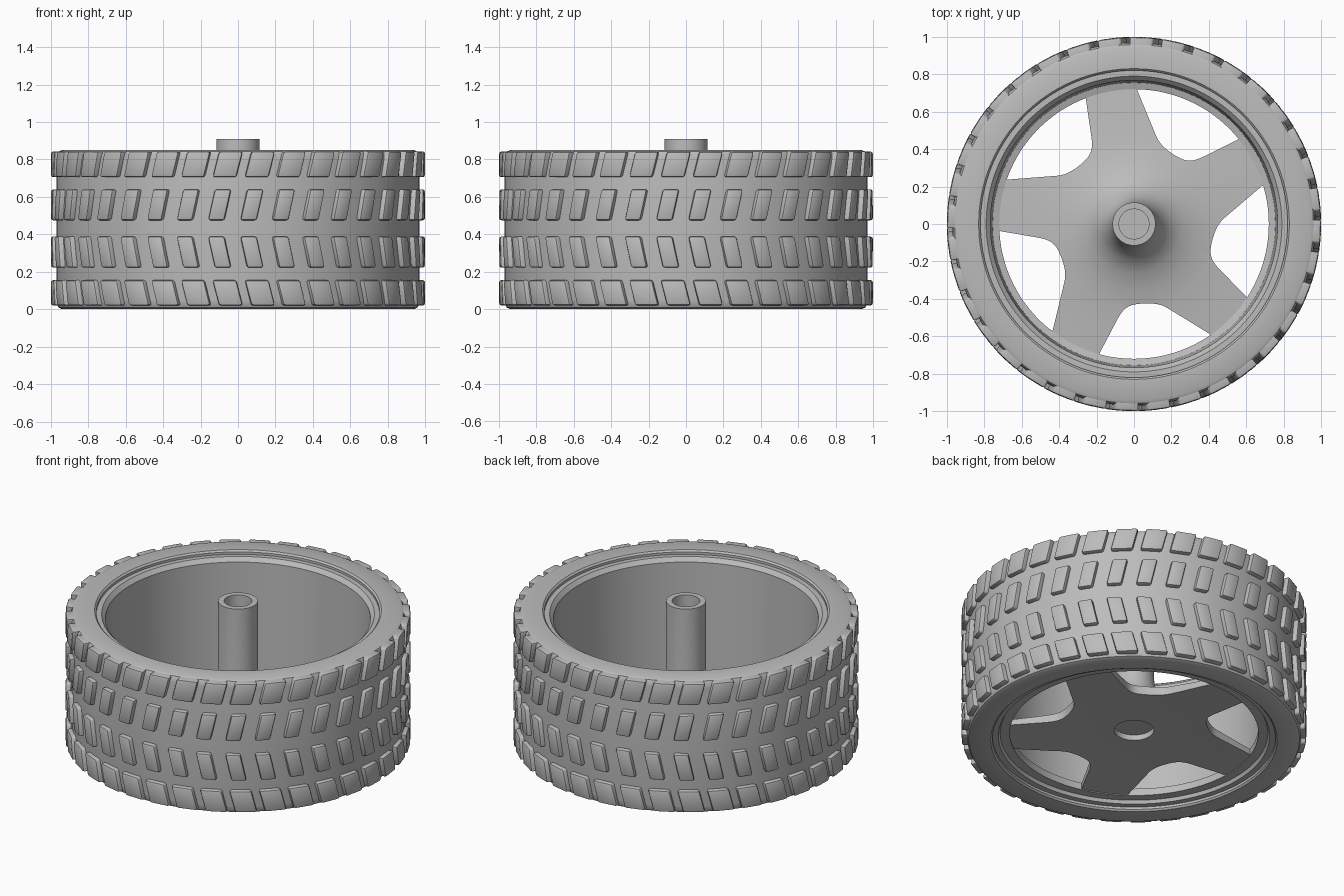
import bpy, bmesh, math
from mathutils import Vector, Matrix
from mathutils.geometry import interpolate_bezier

cube = bpy.data.objects.get("Cube")
if cube:
    bpy.data.objects.remove(cube, do_unlink=True)

grey = bpy.data.materials.new("plain_grey")
grey.use_nodes = True
GREY = (0.5, 0.5, 0.5, 1)
grey.diffuse_color = GREY
grey.node_tree.nodes["Principled BSDF"].inputs["Base Color"].default_value = GREY


def add_object(name, bm):
    bmesh.ops.recalc_face_normals(bm, faces=bm.faces[:])
    mesh = bpy.data.meshes.new(name)
    bm.to_mesh(mesh)
    bm.free()
    mesh.materials.append(grey)
    ob = bpy.data.objects.new(name, mesh)
    bpy.context.collection.objects.link(ob)
    return ob


def smooth(ob, degrees=30):
    bpy.ops.object.select_all(action='DESELECT')
    ob.select_set(True)
    bpy.context.view_layer.objects.active = ob
    bpy.ops.object.shade_smooth_by_angle(angle=math.radians(degrees))


def lathe(name, profile, steps=108):
    """Spin a closed (radius, height) outline around the z axis."""
    bm = bmesh.new()
    verts = [bm.verts.new((r, 0, z)) for r, z in profile]
    edges = [bm.edges.new((a, b)) for a, b in zip(verts, verts[1:] + verts[:1])
             if a.co.x + b.co.x > 0]
    bmesh.ops.spin(bm, geom=verts + edges, axis=(0, 0, 1), cent=(0, 0, 0),
                   angle=math.tau, steps=steps, use_merge=True)
    bmesh.ops.remove_doubles(bm, verts=bm.verts[:], dist=0.0005)
    return add_object(name, bm)


# Tyre and rim ring
tyre = lathe("tyre_and_rim", [
    (.83, .85), (.94, .85), (.958, .842), (.967, .825), (.97, .8),
    (.97, .05), (.967, .025), (.958, .008), (.94, 0), (.83, 0),
    (.82, .01), (.82, .025), (.785, .025), (.775, .045), (.72, .045),
    (.72, .09), (.755, .1), (.767, .8), (.79, .825), (.82, .825), (.82, .84)])
smooth(tyre)

# Dished spoke plate with hollow axle post
hub = lathe("spoked_hub", [
    (0, .1), (.115, .1), (.115, .065), (.335, .065), (.53, .055), (.735, .05),
    (.735, .085), (.6, .095), (.45, .11), (.35, .13), (.26, .16), (.19, .205),
    (.145, .27), (.122, .34), (.115, .42), (.115, .91), (.08, .91), (.08, .2),
    (0, .2)])

# Skewed window outline between two spokes, in outward / sideways coordinates
window = [Vector(p) for p in ((.85, -.2), (.85, .2), (.75, .432))]
window += interpolate_bezier(Vector((.47, .105)), Vector((.43, .058)),
                             Vector((.425, -.02)), Vector((.425, -.06)), 10)
window += interpolate_bezier(Vector((.425, -.06)), Vector((.425, -.11)),
                             Vector((.45, -.138)), Vector((.49, -.168)), 10)[1:]
window.append(Vector((.75, -.362)))
bm = bmesh.new()
for k in range(5):
    turn = Matrix.Rotation(math.radians(63 + 72 * k), 4, 'Z')
    face = bm.faces.new([bm.verts.new(turn @ Vector((p.x, p.y, -.1))) for p in window])
    new = bmesh.ops.extrude_face_region(bm, geom=[face])["geom"]
    bmesh.ops.translate(bm, vec=(0, 0, .5),
                        verts=[v for v in new if isinstance(v, bmesh.types.BMVert)])
cutter = add_object("window_cutter", bm)
cutter.hide_render = True

cut = hub.modifiers.new("windows", 'BOOLEAN')
cut.operation = 'DIFFERENCE'
cut.solver = 'EXACT'
cut.object = cutter
bpy.context.view_layer.objects.active = hub
bpy.ops.object.modifier_apply(modifier=cut.name)
bpy.data.objects.remove(cutter, do_unlink=True)
smooth(hub, 25)


# Slanted tread blocks, four rows of 36
def tread_row(name, low, high, phase, width, slant):
    bm = bmesh.new()
    for k in range(36):
        centre = math.radians(-90 + phase + 10 * k)
        rings = []
        for radius in (.95, 1.0):
            ring = []
            for z, shift, side in ((low, -1, -1), (low, -1, 1), (high, 1, 1), (high, 1, -1)):
                a = centre + shift * slant / 2 + side * width / 2
                ring.append(bm.verts.new((radius * math.cos(a), radius * math.sin(a), z)))
            rings.append(ring)
        inner, outer = rings
        bm.faces.new(outer)
        for i in range(4):
            j = (i + 1) % 4
            bm.faces.new((inner[i], inner[j], outer[j], outer[i]))
    edges = [e for e in bm.edges if not e.is_boundary]
    bmesh.ops.bevel(bm, geom=edges, offset=.012, segments=2, profile=.5, affect='EDGES')
    smooth(add_object(name, bm), 40)


tread_row("upper_shoulder_tread", .705, .842, -3.2, .128, .035)
tread_row("upper_middle_tread", .475, .64, 4.3, .088, .037)
tread_row("lower_middle_tread", .222, .388, 4.3, .088, -.037)
tread_row("lower_shoulder_tread", .02, .155, -3.2, .128, -.035)
